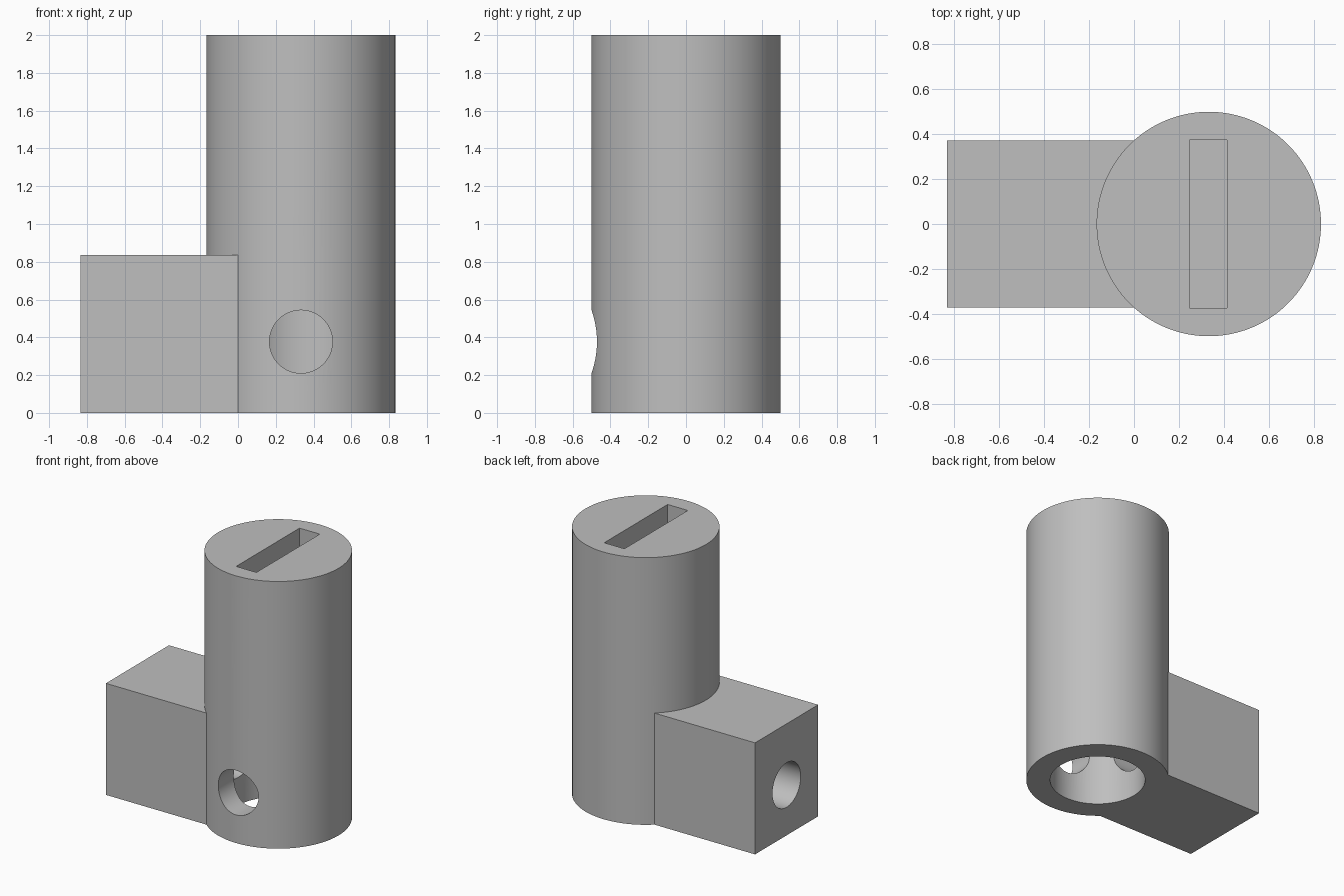
import bpy
from math import pi, radians

if "Cube" in bpy.data.objects:
    bpy.data.objects.remove(bpy.data.objects["Cube"], do_unlink=True)

AXIS_X = 1 / 3      # column axis
HOLE_Z = 0.377      # height of the side holes
HOLE_R = 1 / 6

grey = bpy.data.materials.new("plain grey")
grey.use_nodes = True
colour = (0.52, 0.52, 0.52, 1)
grey.diffuse_color = colour
grey.node_tree.nodes["Principled BSDF"].inputs["Base Color"].default_value = colour


def cylinder(name, radius, start, length, rotation=(0, 0, 0), sides=96):
    """Cylinder centred on start with its length along the rotated z axis."""
    bpy.ops.mesh.primitive_cylinder_add(vertices=sides, radius=radius, depth=length,
                                        location=start, rotation=rotation)
    ob = bpy.context.object
    ob.name = name
    return ob


def box(name, low, high):
    bpy.ops.mesh.primitive_cube_add(size=1, location=[(a + b) / 2 for a, b in zip(low, high)])
    ob = bpy.context.object
    ob.name = name
    ob.scale = [b - a for a, b in zip(low, high)]
    return ob


def combine(target, tool, operation):
    """Apply a boolean, then remove the tool object."""
    bpy.context.view_layer.objects.active = target
    mod = target.modifiers.new(tool.name, "BOOLEAN")
    mod.operation, mod.object, mod.solver = operation, tool, "EXACT"
    bpy.ops.object.modifier_apply(modifier=mod.name)
    bpy.data.objects.remove(tool, do_unlink=True)


# Upright column with a block joined to its side
body = cylinder("column_with_side_block", 0.5, (AXIS_X, 0, 1), 2, sides=128)
block = box("side_block", (-0.833, -0.373, 0), (AXIS_X, 0.373, 0.835))
combine(body, block, "UNION")

# Blind bore from below, front hole, hole through the block, slot in the top
cutters = [
    cylinder("bore", 1 / 3, (AXIS_X, 0, 0.3), 1.1),
    cylinder("front_hole", HOLE_R, (AXIS_X, -0.35, HOLE_Z), 0.7, (pi / 2, 0, 0)),
    cylinder("block_hole", HOLE_R, (-0.35, 0, HOLE_Z), 1.3, (0, pi / 2, 0)),
    box("slot", (0.247, -0.375, 1.5), (0.415, 0.375, 2.1)),
]
for cutter in cutters:
    combine(body, cutter, "DIFFERENCE")

body.data.materials.clear()
body.data.materials.append(grey)
bpy.ops.object.select_all(action="DESELECT")
body.select_set(True)
bpy.context.view_layer.objects.active = body
bpy.ops.object.shade_smooth_by_angle(angle=radians(30))
